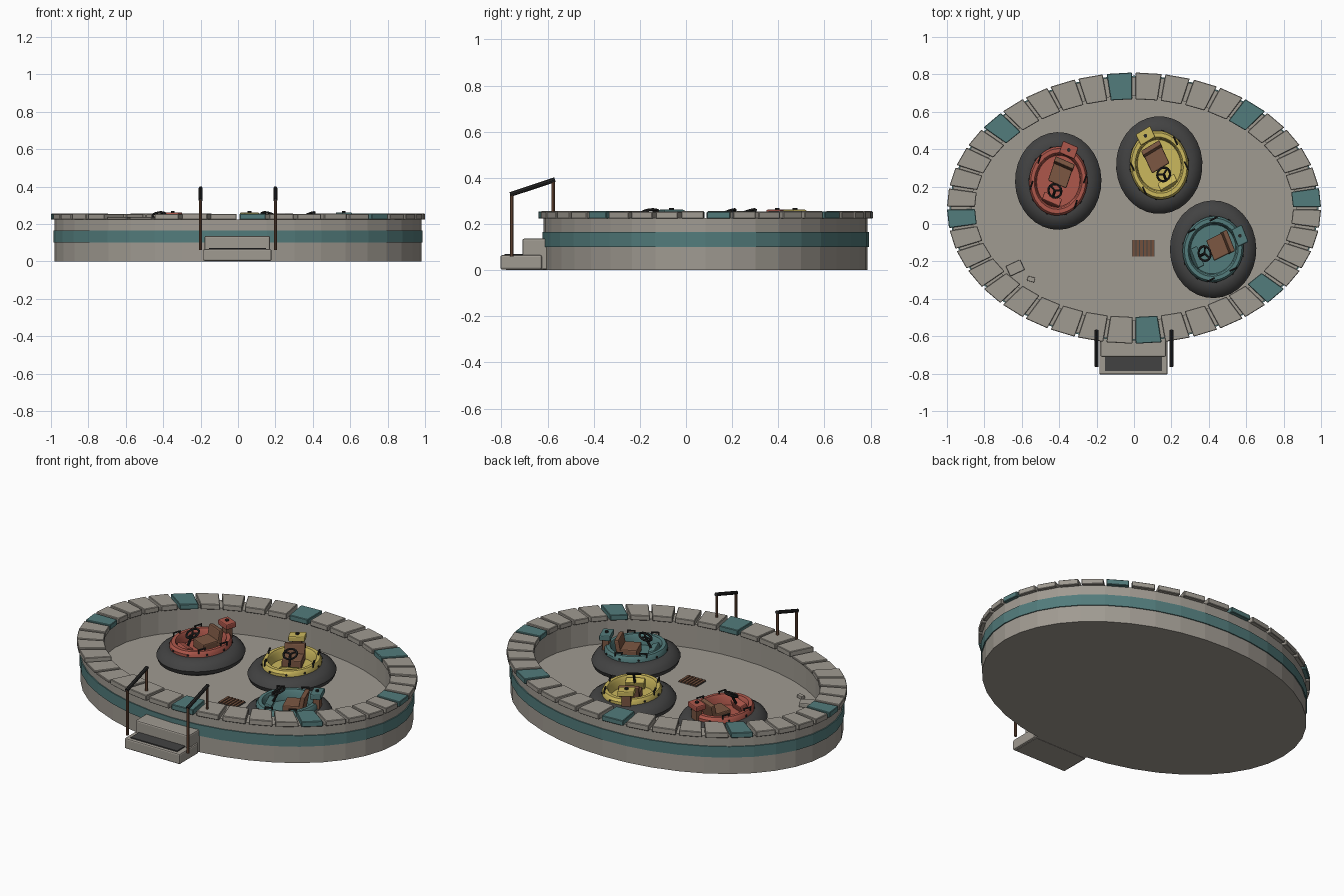
import bpy, bmesh, math, random
from mathutils import Matrix, Vector

random.seed(4)
if "Cube" in bpy.data.objects:
    bpy.data.objects.remove(bpy.data.objects["Cube"])


def material(name, *rgb):
    m = bpy.data.materials.new(name)
    m.use_nodes = True
    m.diffuse_color = (*rgb, 1)
    m.node_tree.nodes["Principled BSDF"].inputs["Base Color"].default_value = (*rgb, 1)
    return m


STONE = material("stone grey", .35, .325, .285)
TEAL = material("teal paint", .085, .2, .2)
RED = material("coral red paint", .42, .095, .07)
YELLOW = material("yellow paint", .6, .48, .11)
RUBBER = material("charcoal rubber", .055, .055, .055)
BLACK = material("black metal", .02, .02, .02)
BROWN = material("brown leather", .2, .095, .055)
RUST = material("rusty copper", .17, .08, .045)
I = Matrix.Identity(4)


def move(x, y, z):
    return Matrix.Translation((x, y, z))


def turn(deg, axis="Z"):
    return Matrix.Rotation(math.radians(deg), 4, axis)


def add(name, bm, mat, M=I, smooth=False):
    bmesh.ops.recalc_face_normals(bm, faces=bm.faces)
    me = bpy.data.meshes.new(name)
    bm.to_mesh(me)
    bm.free()
    me.transform(M)
    me.materials.append(mat)
    if smooth:
        me.polygons.foreach_set("use_smooth", [True] * len(me.polygons))
        me.set_sharp_from_angle(angle=math.radians(35))
    ob = bpy.data.objects.new(name, me)
    bpy.context.collection.objects.link(ob)
    return ob


def box(name, size, mat, M=I, bevel=0):
    bm = bmesh.new()
    bmesh.ops.create_cube(bm, size=1, matrix=Matrix.Diagonal((*size, 1)))
    if bevel:
        bmesh.ops.bevel(bm, geom=bm.edges[:], offset=bevel, segments=2,
                        affect='EDGES', profile=.5)
    return add(name, bm, mat, M)


def lathe(name, profile, mat, M=I, n=40, smooth=False, closed=False):
    """Sweep (x radius, y radius, z) points round an oval."""
    bm = bmesh.new()
    rings = []
    for rx, ry, z in profile:
        if rx == 0:
            rings.append([bm.verts.new((0, 0, z))] * n)
        else:
            rings.append([bm.verts.new((rx * math.cos(a), ry * math.sin(a), z))
                          for a in (math.tau * i / n for i in range(n))])
    pairs = list(zip(rings, rings[1:]))
    if closed:
        pairs.append((rings[-1], rings[0]))
    for a, b in pairs:
        for i in range(n):
            j = (i + 1) % n
            bm.faces.new(dict.fromkeys((a[i], a[j], b[j], b[i])))
    return add(name, bm, mat, M, smooth)


def rod(name, p, q, r, mat, M=I, n=8):
    p, q = Vector(p), Vector(q)
    bm = bmesh.new()
    rot = (q - p).to_track_quat('Z', 'Y').to_matrix().to_4x4()
    bmesh.ops.create_cone(bm, cap_ends=True, segments=n, radius1=r, radius2=r,
                          depth=(q - p).length,
                          matrix=Matrix.Translation((p + q) / 2) @ rot)
    return add(name, bm, mat, M, True)


# Oval basin with painted band
POOL = move(0, .085, 0)
lathe("basin", [(0, 0, 0), (.98, .702, 0), (.98, .702, .225), (.87, .6, .225),
                (.87, .6, .08), (0, 0, .08)], STONE, POOL)
lathe("painted_band", [(.978, .7, .1), (.986, .708, .1), (.986, .708, .165),
                       (.978, .7, .165)], TEAL, POOL, closed=True)

# Coping stones, every fifth one painted, two of them sunken
for k in range(40):
    sunken = k in (25, 26)
    top = .237 if sunken else .255 + random.uniform(-.002, .001)
    bm = bmesh.new()
    corners = []
    gap = .05 + random.uniform(0, .03)
    for rx, ry, f in ((1, .725, gap), (1, .725, 1 - gap),
                      (.85, .582, 1 - gap), (.85, .582, gap)):
        a = math.tau * (k + f) / 40
        corners.append((rx * math.cos(a), ry * math.sin(a)))
    lo, hi = [[bm.verts.new((*c, z)) for c in corners] for z in (.223, top)]
    bm.faces.new(lo)
    bm.faces.new(hi)
    for i in range(4):
        j = (i + 1) % 4
        bm.faces.new((lo[i], lo[j], hi[j], hi[i]))
    bmesh.ops.bevel(bm, geom=bm.edges[:], offset=.003, segments=1, affect='EDGES')
    add("coping_stone", bm, TEAL if k % 5 == 0 and not sunken else STONE, POOL)

# Entry steps
box("lower_step", (.365, .18, .062), STONE, move(-.003, -.715, .034), .008)
box("step_base", (.34, .16, .02), STONE, move(-.003, -.7, .01))
box("upper_step", (.35, .15, .135), STONE, move(-.004, -.635, .069), .008)
box("step_mat", (.305, .08, .008), RUBBER, move(-.003, -.747, .067))

# Handrails
for x in (-.2, .2):
    rod("rail_front_post", (x, -.755, .06), (x, -.755, .33), .008, RUST)
    rod("rail_back_post", (x, -.575, .23), (x, -.575, .39), .008, RUST)
    rod("rail_bar", (x, -.762, .328), (x, -.568, .392), .0105, BLACK)

# Drain grate and loose stone chips
box("drain_frame", (.12, .09, .004), RUBBER, move(.05, -.13, .082))
for i in range(6):
    box("drain_slat", (.014, .09, .008), RUST, move(-.0 + .02 * i, -.13, .084))
box("large_chip", (.085, .06, .026), STONE, move(-.635, -.235, .093) @ turn(25), .005)
box("small_chip", (.04, .026, .018), STONE, move(-.55, -.295, .089) @ turn(-15), .003)


def boat(colour, paint, x, y, heading):
    M = move(x, y, .08) @ Matrix.Diagonal((1, 1.13, 1, 1)) @ turn(heading)

    def label(part):
        return colour + "_boat_" + part

    # Rubber tube and hull
    tube = [(.13, 0), (.195, 0), (.222, .017), (.231, .042), (.218, .065),
            (.19, .084), (.16, .09), (.13, .08)]
    lathe(label("tube"), [(r, r, z) for r, z in tube], RUBBER, M, 32, True, True)
    hull = [(1, .06), (1, .105), (.94, .12), (.82, .12), (.77, .105), (.74, .06), (0, .06)]
    lathe(label("hull"), [(.155 * r, .165 * r, z) for r, z in hull], paint, M, 32, True)

    # Studs round the hull
    for i in range(10):
        a = math.tau * (i + .5) / 10
        c, s = math.cos(a), math.sin(a)
        rod(label("stud"), (.15 * c, .16 * s, .1), (.159 * c, .169 * s, .1), .006, BLACK, M)

    # Side grab handles
    for side in (-1, 1):
        for yy in (-.07, .06):
            X = side * .14 * math.sqrt(1 - (yy / .165) ** 2)
            for d in (-.018, .018):
                rod(label("handle_post"), (X, yy + d, .11), (X, yy + d, .132), .004, BLACK, M, 6)
            rod(label("handle"), (X, yy - .022, .132), (X, yy + .022, .132), .005, BLACK, M, 6)

    # Seat
    box(label("seat_cushion"), (.105, .095, .05), BROWN, M @ move(0, .03, .085), .006)
    box(label("seat_back"), (.11, .026, .1), BROWN,
        M @ move(0, .084, .115) @ turn(-10, "X"), .006)

    # Dashboard and steering wheel
    box(label("dashboard"), (.1, .04, .055), paint,
        M @ move(0, -.1, .085) @ turn(-20, "X"), .005)
    W = M @ move(0, -.05, .168) @ turn(25, "X")
    rod(label("steering_column"), (0, -.085, .09), (0, -.05, .168), .007, BLACK, M)
    rim = [(.035 + .006 * math.cos(a), .006 * math.sin(a))
           for a in (math.tau * i / 6 for i in range(6))]
    lathe(label("steering_wheel"), [(r, r, z) for r, z in rim], BLACK, W, 16, True, True)
    for i in range(3):
        a = math.tau * (i + .25) / 3
        rod(label("wheel_spoke"), (0, 0, 0), (.034 * math.cos(a), .034 * math.sin(a), 0),
            .005, BLACK, W, 6)

    # Rear motor
    box(label("motor_leg"), (.05, .036, .09), BROWN, M @ move(0, .157, .11), .003)
    box(label("motor_head"), (.088, .06, .032), paint, M @ move(0, .157, .166), .006)
    rod(label("motor_cap"), (0, .157, .18), (0, .157, .189), .01, BLACK, M)


boat("red", RED, -.405, .23, -21)
boat("yellow", YELLOW, .135, .315, 28)
boat("teal", TEAL, .423, -.135, -66)
